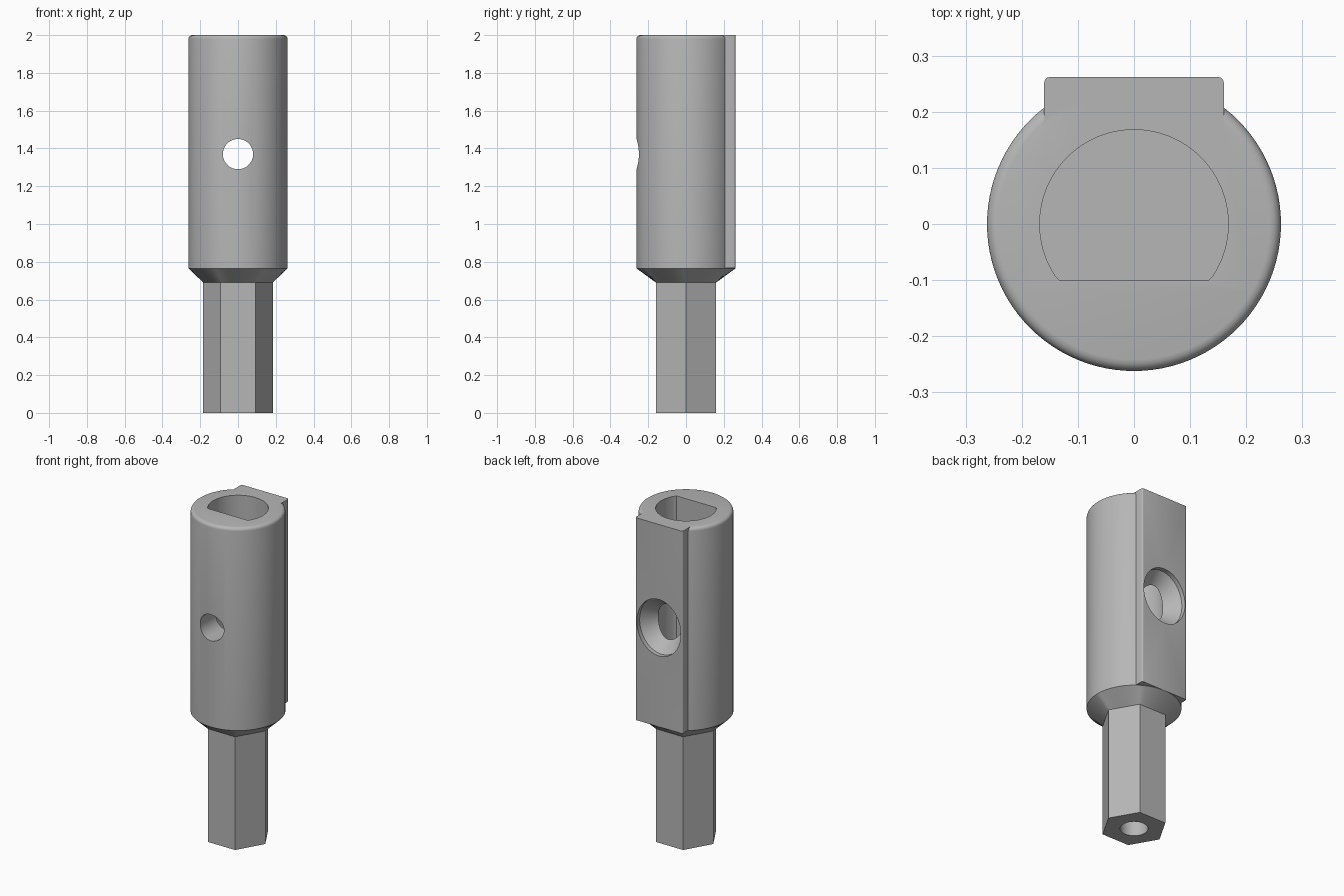
import bpy, bmesh, math
from math import cos, sin, pi

cube = bpy.data.objects.get("Cube")
if cube:
    bpy.data.objects.remove(cube, do_unlink=True)

grey = bpy.data.materials.new("plain grey")
grey.use_nodes = True
grey.diffuse_color = (0.47, 0.47, 0.47, 1)
grey.node_tree.nodes["Principled BSDF"].inputs["Base Color"].default_value = grey.diffuse_color

SIDES = 96
ANGLES = [2 * pi * i / SIDES for i in range(SIDES)]
HOLE_Z = 1.37


def loft(name, rings):
    """Skin a closed solid through rings with equal point counts."""
    bm = bmesh.new()
    loops = [[bm.verts.new(p) for p in ring] for ring in rings]
    n = len(loops[0])
    for a, b in zip(loops, loops[1:]):
        for i in range(n):
            j = (i + 1) % n
            bm.faces.new((a[i], a[j], b[j], b[i]))
    bm.faces.new(loops[0][::-1])
    bm.faces.new(loops[-1])
    bmesh.ops.recalc_face_normals(bm, faces=bm.faces)
    mesh = bpy.data.meshes.new(name)
    bm.to_mesh(mesh)
    bm.free()
    mesh.materials.append(grey)
    obj = bpy.data.objects.new(name, mesh)
    bpy.context.collection.objects.link(obj)
    return obj


def circle(r, z):
    return [(r * cos(a), r * sin(a), z) for a in ANGLES]


def hexagon(r, z):
    """Hexagon outline sampled at the same angles as the circle."""
    ring = []
    for a in ANGLES:
        d = r * cos(pi / 6) / cos(a % (pi / 3) - pi / 6)
        ring.append((d * cos(a), d * sin(a), z))
    return ring


def cross_ring(rx, rz, y):
    return [(rx * cos(a), y, HOLE_Z + rz * sin(a)) for a in ANGLES]


def apply(obj, kind, **settings):
    mod = obj.modifiers.new(kind, kind)
    for key, value in settings.items():
        setattr(mod, key, value)
    bpy.context.view_layer.objects.active = obj
    bpy.ops.object.modifier_apply(modifier=mod.name)


def combine(obj, other, operation):
    other.hide_render = True
    apply(obj, "BOOLEAN", object=other, operation=operation, solver="EXACT")
    bpy.data.objects.remove(other, do_unlink=True)


# Round socket with a rounded top rim, blending down to the hex shank
FILLET = 0.02
rim = [circle(0.262 - FILLET * (1 - cos(t * pi / 8)), 2 - FILLET * (1 - sin(t * pi / 8)))
       for t in range(5)]
socket = loft("socket_and_shank",
              [hexagon(0.184, 0), hexagon(0.184, 0.69), circle(0.262, 0.765)] + rim)

# Flat mounting pad along the back, with softened outer corners
W, BACK, R = 0.16, 0.262, 0.01
corner = [(W - R + R * cos(t * pi / 6), BACK - R + R * sin(t * pi / 6)) for t in range(4)]
outline = [(-W, 0.1), (W, 0.1)] + corner + [(-x, y) for x, y in reversed(corner)]
pad = loft("back_pad", [[(x, y, z) for x, y in outline] for z in (0.766, 2)])
combine(socket, pad, "UNION")

# D-shaped bore in the top
bore = loft("bore_cutter", [[(x, max(y, -0.1), z) for x, y, _ in circle(0.168, 0)]
                            for z in (0.85, 2.1)])
combine(socket, bore, "DIFFERENCE")

# Cross hole with a countersink on the back pad
cross_hole = loft("cross_hole_cutter", [
    cross_ring(0.08, 0.08, -0.4), cross_ring(0.08, 0.08, 0.14),
    cross_ring(0.148, 0.172, 0.235), cross_ring(0.148, 0.172, 0.4)])
combine(socket, cross_hole, "DIFFERENCE")

# Blind hole in the bottom of the shank
shank_hole = loft("shank_hole_cutter", [circle(0.077, -0.1), circle(0.077, 0.4)])
combine(socket, shank_hole, "DIFFERENCE")

bpy.ops.object.select_all(action="DESELECT")
socket.select_set(True)
bpy.context.view_layer.objects.active = socket
bpy.ops.object.shade_smooth_by_angle(angle=math.radians(28))
